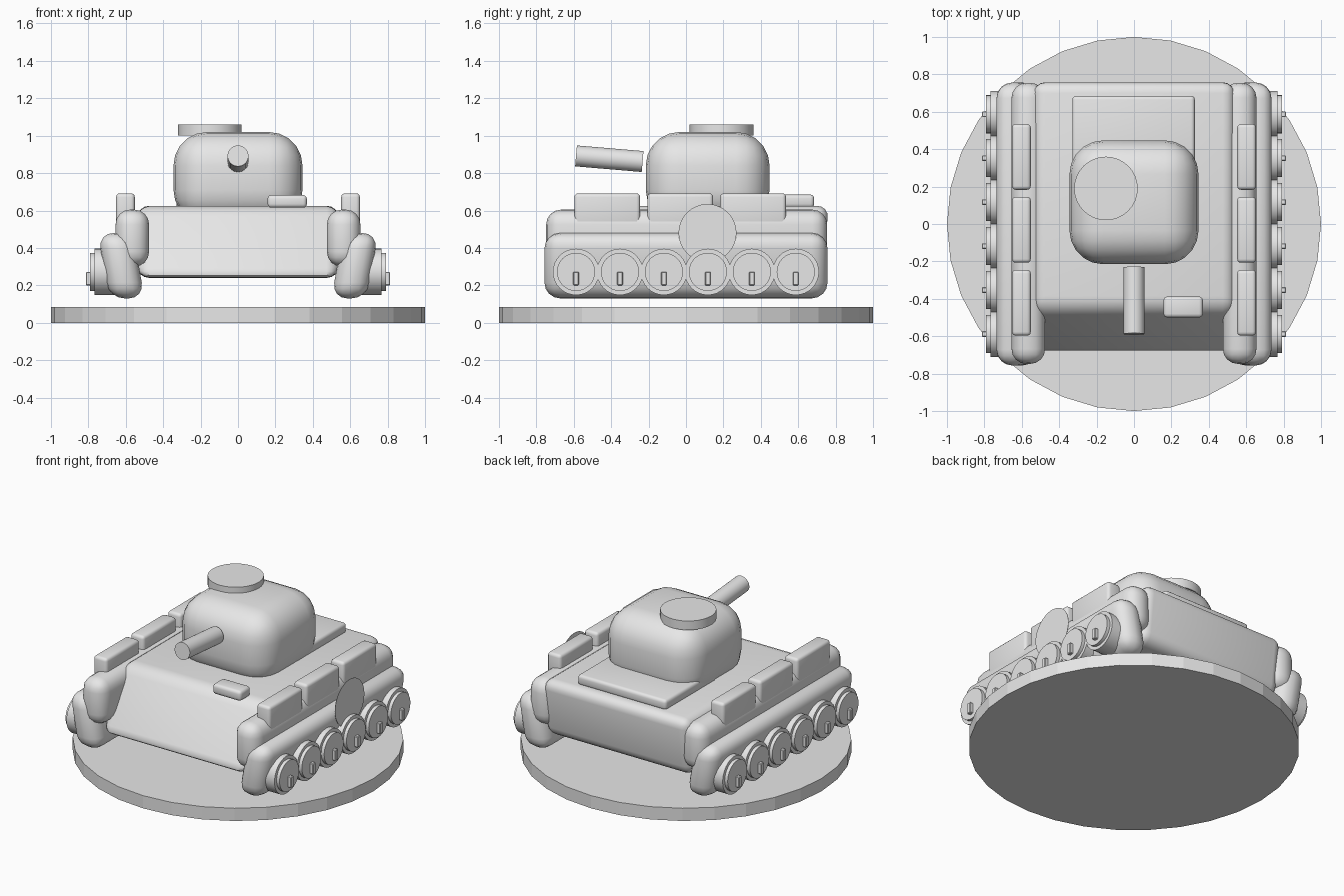
import bpy, bmesh, math
from mathutils import Matrix, Vector

cube = bpy.data.objects.get("Cube")
if cube:
    bpy.data.objects.remove(cube, do_unlink=True)

grey = bpy.data.materials.new("plain_grey")
grey.use_nodes = True
grey.diffuse_color = (0.8, 0.8, 0.8, 1)
grey.node_tree.nodes["Principled BSDF"].inputs["Base Color"].default_value = (0.8, 0.8, 0.8, 1)


def finish(name, bm, bevel=0, segments=4, smooth=True):
    """Round the edges, set the shading and link the part."""
    if bevel:
        bmesh.ops.bevel(bm, geom=bm.edges[:], offset=bevel, segments=segments,
                        profile=0.5, affect='EDGES', clamp_overlap=True)
    bmesh.ops.recalc_face_normals(bm, faces=bm.faces[:])
    mesh = bpy.data.meshes.new(name)
    bm.to_mesh(mesh)
    bm.free()
    mesh.materials.append(grey)
    if smooth:
        for p in mesh.polygons:
            p.use_smooth = True
        mesh.set_sharp_from_angle(angle=math.radians(35))
    obj = bpy.data.objects.new(name, mesh)
    bpy.context.collection.objects.link(obj)
    return obj


def box(name, x, y, z, bevel, segments=4, shear=0):
    """Rounded box from three ranges; shear leans it sideways."""
    bm = bmesh.new()
    bmesh.ops.create_cube(bm, size=1)
    mid = Vector([(a + b) / 2 for a, b in (x, y, z)])
    size = Vector([b - a for a, b in (x, y, z)])
    for v in bm.verts:
        v.co = mid + v.co * size
        v.co.x += shear * (v.co.z - mid.z)
    return finish(name, bm, bevel, segments)


def rod(name, start, end, radius, sides=32, smooth=True):
    """Capped cylinder between two points."""
    a, b = Vector(start), Vector(end)
    bm = bmesh.new()
    turn = (b - a).to_track_quat('Z', 'Y').to_matrix().to_4x4()
    bmesh.ops.create_cone(bm, cap_ends=True, segments=sides, radius1=radius, radius2=radius,
                          depth=(b - a).length, matrix=Matrix.Translation((a + b) / 2) @ turn)
    return finish(name, bm, smooth=smooth)


# Round display base
rod("base", (0, 0, 0), (0, 0, 0.085), 1, smooth=False)

# Hull with sloped nose, extruded across from its side profile
bm = bmesh.new()
profile = [(-0.70, 0.24), (0.72, 0.24), (0.765, 0.625), (-0.45, 0.625)]
side = bm.faces.new([bm.verts.new((-0.54, y, z)) for y, z in profile])
extruded = bmesh.ops.extrude_face_region(bm, geom=[side])
bmesh.ops.translate(bm, vec=(1.08, 0, 0),
                    verts=[g for g in extruded["geom"] if isinstance(g, bmesh.types.BMVert)])
finish("hull", bm, bevel=0.065)

# Turret, roof hatch and gun
box("turret", (-0.345, 0.345), (-0.215, 0.447), (0.53, 1.02), 0.18, 5)
rod("turret_hatch", (-0.15, 0.19, 1.0), (-0.15, 0.19, 1.06), 0.17)
rod("gun_barrel", (0, -0.232, 0.862), (0, -0.588, 0.892), 0.056)

# Deck plates
box("engine_deck", (-0.33, 0.325), (0.15, 0.685), (0.615, 0.685), 0.02, 3)
box("driver_hatch", (0.158, 0.368), (-0.5, -0.388), (0.615, 0.683), 0.02, 3)

for s, label in ((1, "left"), (-1, "right")):
    def span(a, b):
        return tuple(sorted((s * a, s * b)))

    # Fender and track on each flank
    box(label + "_fender", span(0.475, 0.655), (-0.748, 0.755), (0.3, 0.605), 0.08)
    box(label + "_track", span(0.53, 0.72), (-0.757, 0.757), (0.13, 0.48), 0.085, shear=s * 0.17)

    # Stowage boxes along the fender
    for i in range(3):
        y = -0.597 + i * 0.39
        box(f"{label}_stowage_box_{i + 1}", span(0.552, 0.652), (y, y + 0.352), (0.5, 0.692), 0.02, 3)

    # Stepped road wheels with hub lugs
    for i in range(6):
        y = -0.588 + i * 0.235
        name = f"{label}_wheel_{i + 1}"
        rod(name, (s * 0.64, y, 0.272), (s * 0.768, y, 0.272), 0.124)
        rod(name + "_hub", (s * 0.76, y, 0.272), (s * 0.79, y, 0.272), 0.102)
        box(name + "_lug", span(0.78, 0.813), (y - 0.015, y + 0.015), (0.2, 0.272), 0.004, 1)

# Flat round marker plate on the left flank
rod("marker_plate", (0.742, 0.115, 0.48), (0.744, 0.115, 0.48), 0.155)
